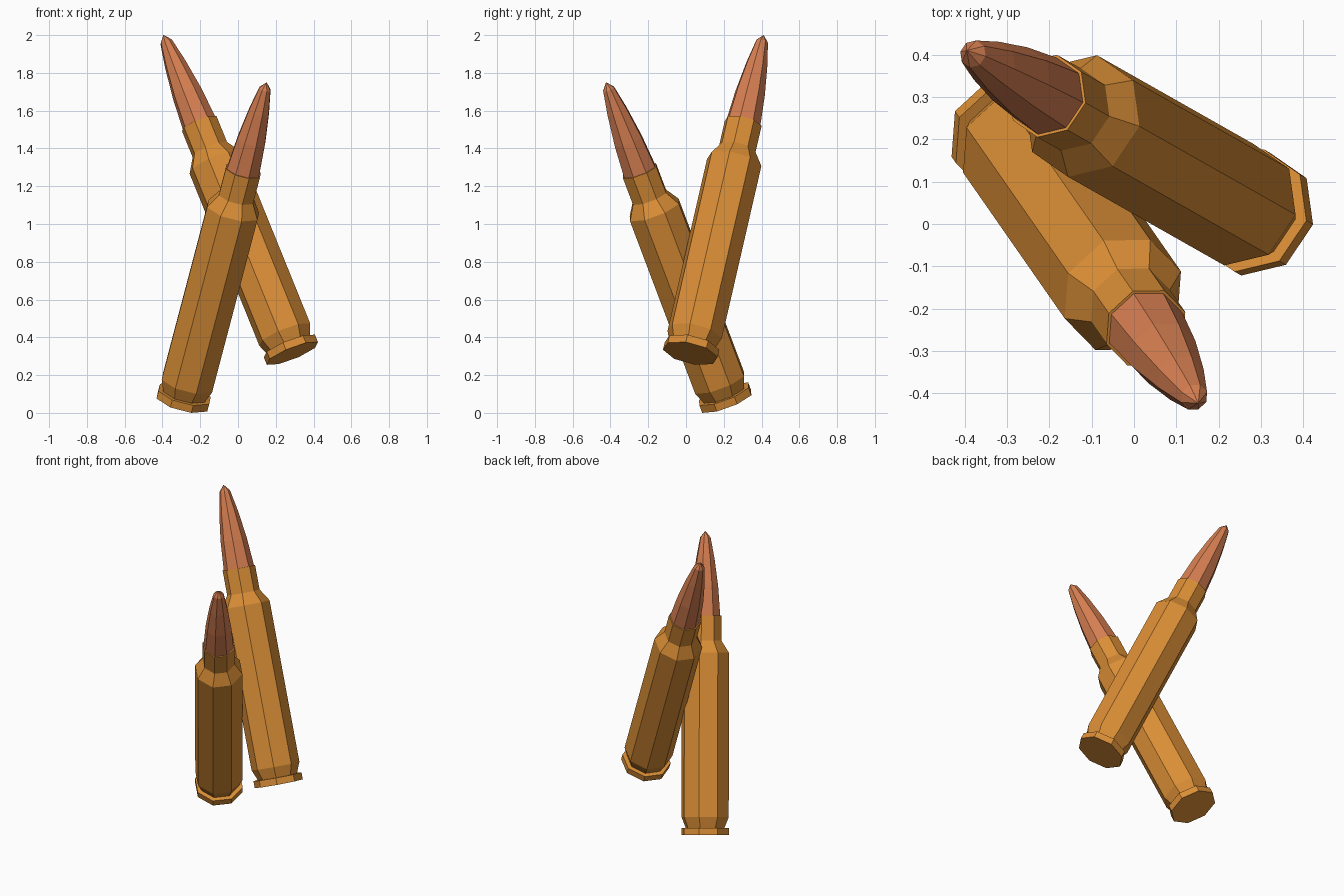
import bpy
import bmesh
from math import cos, sin, pi
from mathutils import Vector, Matrix

SIDES = 8

cube = bpy.data.objects.get("Cube")
if cube:
    bpy.data.objects.remove(cube, do_unlink=True)


def make_material(name, rgb):
    mat = bpy.data.materials.new(name)
    mat.use_nodes = True
    mat.diffuse_color = (*rgb, 1)
    mat.node_tree.nodes["Principled BSDF"].inputs["Base Color"].default_value = (*rgb, 1)
    return mat


brass = make_material("brass", (0.70, 0.27, 0.037))
copper = make_material("copper", (0.67, 0.21, 0.082))

# (radius, distance along the axis); a zero radius is a point
CASE = [(0.15, 0), (0.15, 0.043), (0.122, 0.043), (0.149, 0.11),
        (0.149, 1.115), (0.101, 1.19), (0.101, 1.343)]
SLUG = [(0.092, 1.33), (0.094, 1.343), (0.081, 1.52), (0.058, 1.69),
        (0.033, 1.82), (0, 1.86)]


def lathe(name, profile, mat, matrix):
    """Faceted solid of revolution, closed at both ends."""
    bm = bmesh.new()
    rings = []
    for radius, height in profile:
        count = SIDES if radius else 1
        rings.append([bm.verts.new((radius * cos(2 * pi * i / SIDES),
                                    radius * sin(2 * pi * i / SIDES), height))
                      for i in range(count)])
    for low, high in zip(rings, rings[1:]):
        for i in range(SIDES):
            j = (i + 1) % SIDES
            if len(high) == 1:
                bm.faces.new((low[i], low[j], high[0]))
            else:
                bm.faces.new((low[i], low[j], high[j], high[i]))
    bm.faces.new(rings[0][::-1])
    if len(rings[-1]) > 1:
        bm.faces.new(rings[-1])
    mesh = bpy.data.meshes.new(name)
    bm.to_mesh(mesh)
    bm.free()
    mesh.materials.append(mat)
    obj = bpy.data.objects.new(name, mesh)
    obj.matrix_world = matrix
    bpy.context.collection.objects.link(obj)


def placement(base, tip, corner):
    """Frame at the base, pointing at the tip, one octagon corner towards 'corner'."""
    base = Vector(base)
    axis = (Vector(tip) - base).normalized()
    side = Vector(corner)
    side = (side - axis * side.dot(axis)).normalized()
    rot = Matrix((side, axis.cross(side), axis)).transposed()
    return Matrix.Translation(base) @ rot.to_4x4()


# Two crossed cartridges leaning against each other
poses = {
    "rear": placement((0.288, 0.023, 0.315), (-0.395, 0.41, 2.0), (0.14, -0.025, 0.062)),
    "front": placement((-0.293, 0.215, 0.061), (0.153, -0.425, 1.755), (-0.135, -0.055, 0.015)),
}
for label, matrix in poses.items():
    lathe(label + "_case", CASE, brass, matrix)
    lathe(label + "_bullet", SLUG, copper, matrix)
